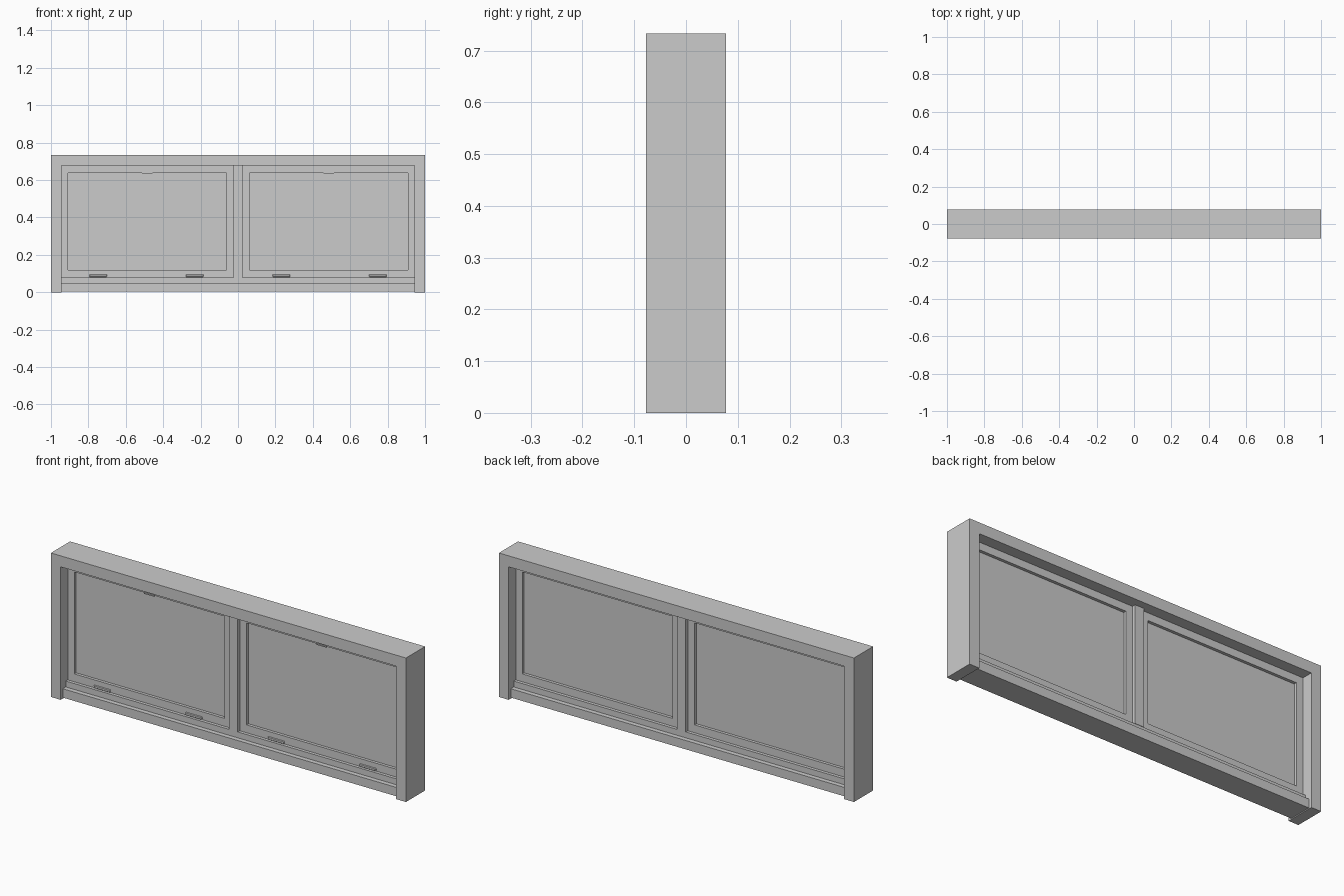
import bpy, bmesh

if "Cube" in bpy.data.objects:
    bpy.data.objects.remove(bpy.data.objects["Cube"])


def finish(name, bm):
    bmesh.ops.recalc_face_normals(bm, faces=bm.faces)
    mesh = bpy.data.meshes.new(name)
    bm.to_mesh(mesh)
    bm.free()
    ob = bpy.data.objects.new(name, mesh)
    bpy.context.collection.objects.link(ob)
    return ob


def box(name, x0, x1, y0, y1, z0, z1, bevel=0):
    bm = bmesh.new()
    bmesh.ops.create_cube(bm, size=1)
    for v in bm.verts:
        v.co.x = x0 if v.co.x < 0 else x1
        v.co.y = y0 if v.co.y < 0 else y1
        v.co.z = z0 if v.co.z < 0 else z1
    ob = finish(name, bm)
    if bevel:
        mod = ob.modifiers.new("bevel", "BEVEL")
        mod.width = bevel
        mod.segments = 1
    return ob


def extrude_y(name, points, y0, y1):
    """Extrude an outline in x and z from y0 to y1."""
    bm = bmesh.new()
    face = bm.faces.new([bm.verts.new((x, y0, z)) for x, z in points])
    ext = bmesh.ops.extrude_face_region(bm, geom=[face])
    for v in ext["geom"]:
        if isinstance(v, bmesh.types.BMVert):
            v.co.y = y1
    return finish(name, bm)


def ring(name, outer, inner, y0, y1):
    """Rectangular frame; outer and inner are (x0, x1, z0, z1)."""
    bm = bmesh.new()
    loops = []
    for (a, b, c, d), y in ((outer, y0), (outer, y1), (inner, y1), (inner, y0)):
        loops.append([bm.verts.new((x, y, z)) for x, z in ((a, c), (b, c), (b, d), (a, d))])
    for k in range(4):
        p, q = loops[k], loops[(k + 1) % 4]
        for i in range(4):
            j = (i + 1) % 4
            bm.faces.new((p[i], p[j], q[j], q[i]))
    return finish(name, bm)


D, H, JAMB, HEAD = 0.077, 0.733, 0.945, 0.677

# Outer frame: two jambs joined by the head
extrude_y("outer_frame", [(-1, 0), (-1, H), (1, H), (1, 0), (JAMB, 0),
                          (JAMB, HEAD), (-JAMB, HEAD), (-JAMB, 0)], -D, D)

# Stepped sill and central mullion
box("sill", -JAMB, JAMB, -0.06, 0.06, 0.005, 0.05)
box("sill_step", -JAMB, JAMB, -0.036, 0.036, 0.05, 0.08)
box("mullion", -0.025, 0.025, -0.038, 0.038, 0.08, HEAD)

for side, s in (("left", -1), ("right", 1)):
    def span(a, b):
        return sorted((s * a, s * b))

    # Sash frame with its glass pane
    outer = (*span(0.025, JAMB), 0.08, HEAD)
    inner = (*span(0.062, 0.908), 0.12, 0.639)
    ring(side + "_sash", outer, inner, -0.02, 0.02)
    box(side + "_glass", inner[0], inner[1], -0.005, 0.005, inner[2], inner[3])

    # Finger lifts on the bottom rail
    for n, cx in enumerate((0.232, 0.748)):
        box(f"{side}_lift_{n + 1}", *span(cx - 0.047, cx + 0.047),
            -0.027, -0.02, 0.081, 0.096, bevel=0.003)

    # Small catch under the top rail
    box(side + "_catch", *span(0.457, 0.513), -0.025, -0.015, 0.636, 0.642)
